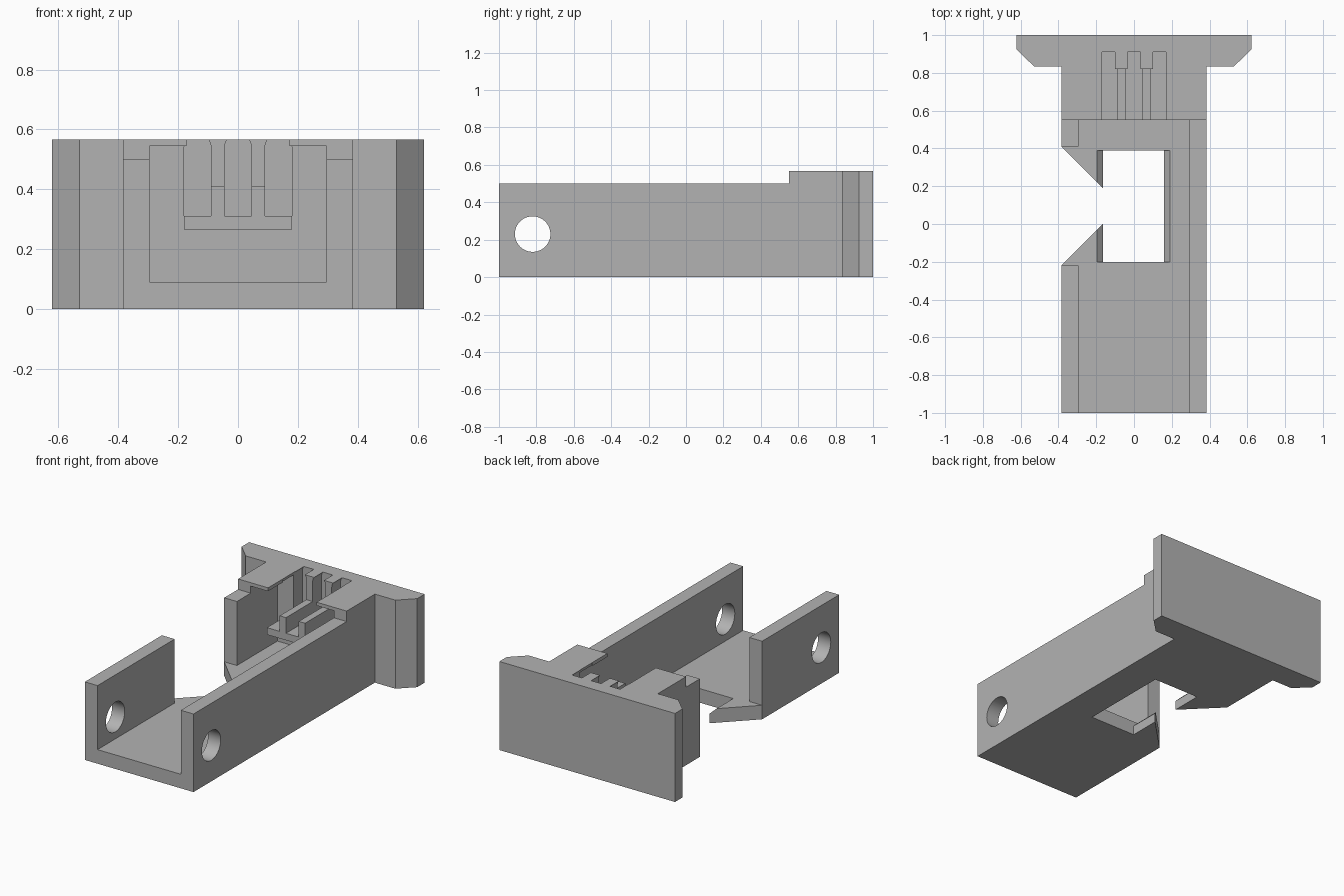
import bpy, bmesh, math
from mathutils import Vector

cube = bpy.data.objects.get("Cube")
if cube:
    bpy.data.objects.remove(cube, do_unlink=True)

grey = bpy.data.materials.new("plain grey")
grey.use_nodes = True
grey.diffuse_color = (0.45, 0.45, 0.45, 1)
grey.node_tree.nodes["Principled BSDF"].inputs["Base Color"].default_value = (0.45, 0.45, 0.45, 1)


def prism(name, axis, outline, start, end):
    """Extrude an outline along an axis; its two coordinates are the other axes in order."""
    def place(p, depth):
        co = list(p)
        co.insert("xyz".index(axis), depth)
        return Vector(co)
    bm = bmesh.new()
    low = [bm.verts.new(place(p, start)) for p in outline]
    high = [bm.verts.new(place(p, end)) for p in outline]
    bm.faces.new(low)
    bm.faces.new(high)
    for i in range(len(low)):
        j = (i + 1) % len(low)
        bm.faces.new((low[i], low[j], high[j], high[i]))
    bmesh.ops.recalc_face_normals(bm, faces=bm.faces)
    mesh = bpy.data.meshes.new(name)
    bm.to_mesh(mesh)
    bm.free()
    mesh.materials.append(grey)
    obj = bpy.data.objects.new(name, mesh)
    bpy.context.collection.objects.link(obj)
    return obj


def rect(a0, a1, b0, b1):
    return [(a0, b0), (a1, b0), (a1, b1), (a0, b1)]


def arc(cx, cy, r, first, last, steps):
    angles = [math.radians(first + (last - first) * i / steps) for i in range(steps + 1)]
    return [(cx + r * math.cos(a), cy + r * math.sin(a)) for a in angles]


def combine(target, tool, operation):
    """Apply one boolean and remove the tool."""
    tool.hide_render = True
    mod = target.modifiers.new(tool.name, "BOOLEAN")
    mod.operation, mod.object, mod.solver = operation, tool, "EXACT"
    bpy.context.view_layer.objects.active = target
    bpy.ops.object.modifier_apply(modifier=mod.name)
    bpy.data.objects.remove(tool, do_unlink=True)


# Body and end plate in one plan outline
half = [(0.385, -1), (0.385, 0.835), (0.53, 0.835), (0.622, 0.925), (0.622, 1)]
plan = half + [(-x, y) for x, y in reversed(half)]
body = prism("bracket_body", "z", plan, 0, 0.567)

# Lower front walls, channel, side opening and floor window
cuts = [
    prism("front_step", "x", rect(-1.2, 0.55, 0.5, 0.8), -0.5, 0.5),
    prism("channel", "y", rect(-0.295, 0.295, 0.09, 0.545), -1.2, 0.82),
    prism("side_gap", "z", rect(-0.5, -0.28, -0.22, 0.41), 0.09, 0.8),
    prism("floor_window", "y", [(-0.165, -0.1), (0.16, -0.1), (0.16, 0.06), (0.19, 0.09),
                                (0.19, 0.2), (-0.195, 0.2), (-0.195, 0.09), (-0.165, 0.06)],
          -0.2, 0.39),
    prism("floor_mouth", "z", [(-0.5, -0.22), (-0.385, -0.22), (-0.165, 0), (-0.1, 0),
                               (-0.1, 0.19), (-0.165, 0.19), (-0.385, 0.41), (-0.5, 0.41)],
          -0.1, 0.3),
    prism("roof_opening", "z", rect(-0.172, 0.172, 0.5, 0.82), 0.5, 0.8),
    prism("pin_holes", "x", arc(-0.82, 0.23, 0.095, 0, 352.5, 47), -0.6, 0.6),
]
for cut in cuts:
    combine(body, cut, "DIFFERENCE")

# Contact shelf with two ridges
shelf_half = [(0.18, 0.265), (0.18, 0.31), (0.09, 0.31), (0.09, 0.41), (0.045, 0.41), (0.045, 0.31)]
shelf = prism("contact_shelf", "y", shelf_half + [(-x, z) for x, z in reversed(shelf_half)], 0.55, 0.85)
combine(body, shelf, "UNION")

# Three arched slots in the rear wall
for x in (-0.135, 0, 0.135):
    outline = [(x - 0.045, 0.31), (x + 0.045, 0.31)] + arc(x, 0.539, 0.045, 0, 180, 16)
    combine(body, prism("arched_slot", "y", outline, 0.7, 0.91), "DIFFERENCE")

bpy.ops.object.select_all(action="DESELECT")
body.select_set(True)
bpy.context.view_layer.objects.active = body
bpy.ops.object.shade_smooth_by_angle(angle=math.radians(25))
